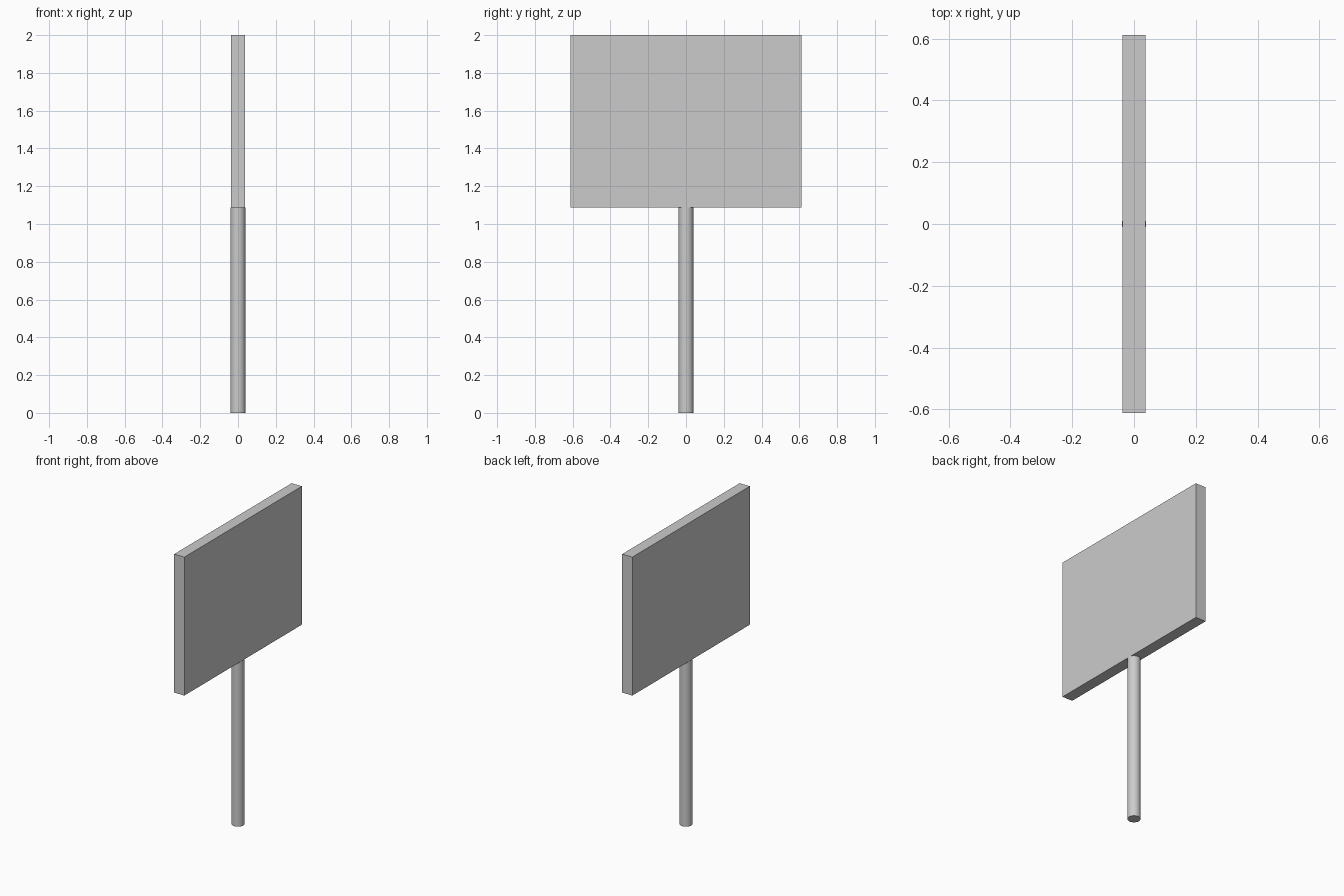
import bpy

if "Cube" in bpy.data.objects:
    bpy.data.objects.remove(bpy.data.objects["Cube"])

BOARD_BOTTOM, TOP = 1.088, 2.0

# Round post from the ground to the underside of the board
bpy.ops.mesh.primitive_cylinder_add(vertices=32, radius=0.0395, depth=BOARD_BOTTOM,
                                    location=(0, 0, BOARD_BOTTOM / 2))
post = bpy.context.object
post.name = "post"
bpy.ops.object.shade_smooth_by_angle()

# Flat rectangular sign board
bpy.ops.mesh.primitive_cube_add(size=1, location=(0, 0, (BOARD_BOTTOM + TOP) / 2))
board = bpy.context.object
board.name = "sign_board"
board.scale = (0.074, 1.222, TOP - BOARD_BOTTOM)
bpy.ops.object.transform_apply(location=False, rotation=False, scale=True)
